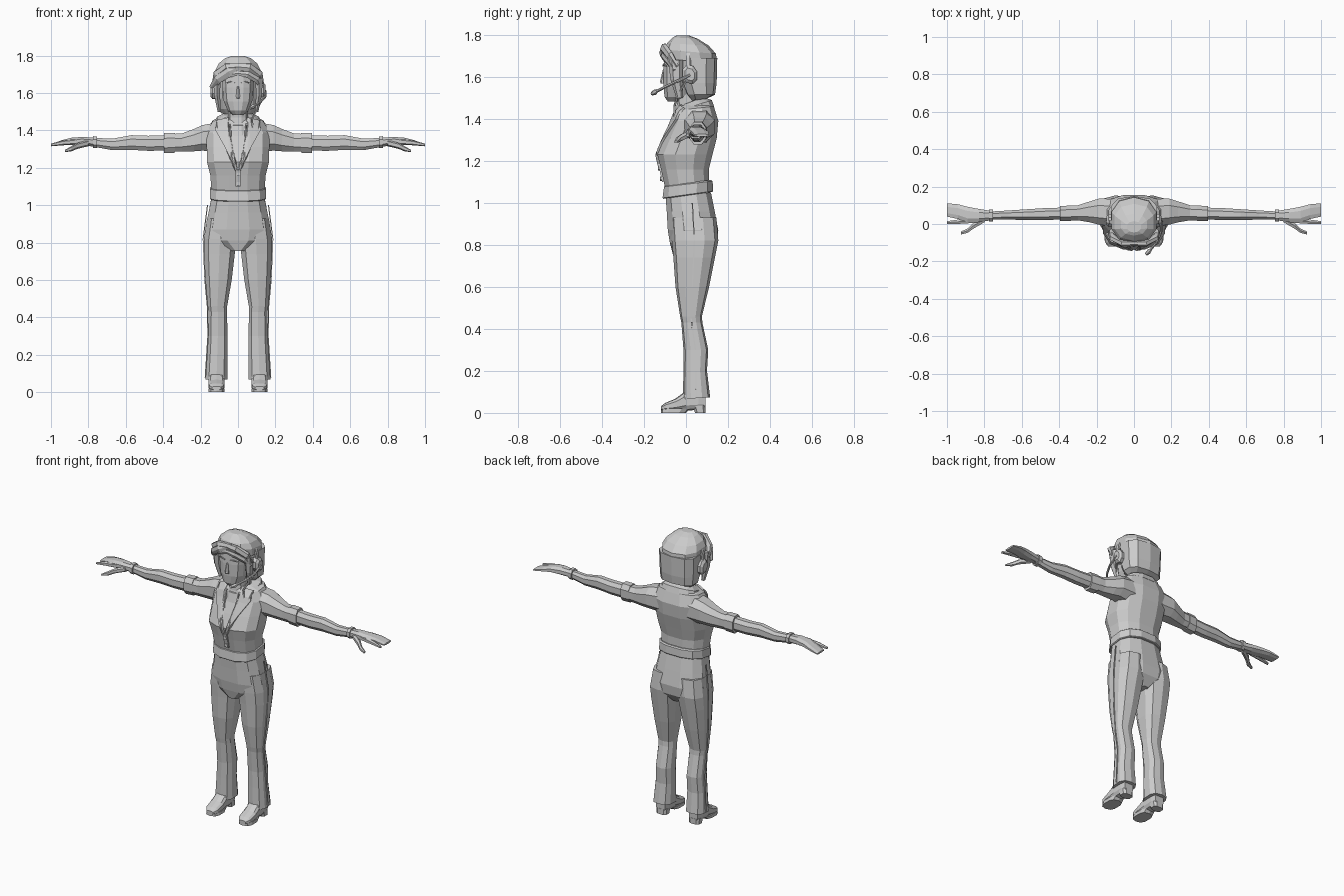
import bpy, bmesh, math
from mathutils import Vector
from mathutils.bvhtree import BVHTree

grey = bpy.data.materials.new("plain_grey")
grey.diffuse_color = (0.6, 0.6, 0.6, 1)


def finish(name, bm, mirror=False):
    bmesh.ops.recalc_face_normals(bm, faces=bm.faces)
    me = bpy.data.meshes.new(name)
    bm.to_mesh(me)
    bm.free()
    me.materials.append(grey)
    ob = bpy.data.objects.new(name, me)
    bpy.context.collection.objects.link(ob)
    if mirror:
        ob.modifiers.new("mirror", 'MIRROR').use_mirror_merge = False
    return ob


def ring(c, u, v, n=12, p=0.8):
    """Rounded section about c with half axes u and v."""
    pts = []
    for i in range(n):
        a = 2 * math.pi * (i + 0.5) / n
        k, s = math.cos(a), math.sin(a)
        pts.append(Vector(c) + Vector(u) * math.copysign(abs(k) ** p, k)
                   + Vector(v) * math.copysign(abs(s) ** p, s))
    return pts


def loft(name, rings, mirror=False):
    bm = bmesh.new()
    vs = [[bm.verts.new(q) for q in r] for r in rings]
    n = len(vs[0])
    for a, b in zip(vs, vs[1:]):
        for i in range(n):
            bm.faces.new((a[i], a[(i + 1) % n], b[(i + 1) % n], b[i]))
    bm.faces.new(vs[0])
    bm.faces.new(vs[-1])
    return finish(name, bm, mirror)


def stack(name, rows, n=12, p=0.8, mirror=False):
    """Rows: z, x centre, half width, y front, y back, rise towards back."""
    return loft(name, [ring((x, (f + b) / 2, z), (w, 0, 0), (0, (b - f) / 2, t), n, p)
                       for z, x, w, f, b, t in rows], mirror)


def limb(name, rows, n=8, p=0.85):
    """Rows along x: x, y, z, half depth, half height."""
    return loft(name, [ring((x, y, z), (0, hy, 0), (0, 0, hz), n, p)
                       for x, y, z, hy, hz in rows], True)


def tube(name, pts, radii, n=6, flat=1.0, mirror=False):
    pts = [Vector(q) for q in pts]
    rs = []
    for i, q in enumerate(pts):
        d = (pts[min(i + 1, len(pts) - 1)] - pts[max(i - 1, 0)]).normalized()
        u = d.cross(Vector((0, 1, 0))).normalized()
        rs.append(ring(q, u * radii[i], d.cross(u) * radii[i] * flat, n, 1))
    return loft(name, rs, mirror)


# Shirt body
torso = stack("shirt_body", [
    (1.07, 0, .145, -.10, .112, .01), (1.16, 0, .152, -.122, .112, 0),
    (1.23, 0, .17, -.14, .13, 0), (1.31, 0, .172, -.105, .15, 0),
    (1.39, 0, .175, -.065, .157, 0), (1.45, 0, .14, -.05, .135, .01),
    (1.475, 0, .08, -.035, .10, .015)])
tb = bmesh.new()
tb.from_mesh(torso.data)
tree = BVHTree.FromBMesh(tb)


def patch(name, outline, thick, mirror=False):
    """Thin plate, given by its x,z outline, laid on the front of the shirt."""
    bm = bmesh.new()
    bm.faces.new([bm.verts.new((x, 0, z)) for x, z in outline])
    bmesh.ops.triangulate(bm, faces=bm.faces)
    bmesh.ops.subdivide_edges(bm, edges=bm.edges, cuts=3, use_grid_fill=True)
    for v in bm.verts:
        hit = tree.ray_cast(Vector((v.co.x, -1, v.co.z)), Vector((0, 1, 0)))[0]
        v.co.y = (hit.y if hit else -.03) - .004
    ob = finish(name, bm, mirror)
    s = ob.modifiers.new("thickness", 'SOLIDIFY')
    s.thickness = thick
    s.offset = 0


# Lapels, front placket and buttons
patch("lapel", [(.05, 1.465), (.115, 1.45), (.12, 1.40), (.07, 1.31), (.012, 1.18),
                (.004, 1.20), (.035, 1.32)], .014, True)
patch("front_placket", [(-.014, 1.19), (.014, 1.19), (.014, 1.10), (-.014, 1.10)], .008)
for z in (1.165, 1.115):
    y = tree.ray_cast(Vector((0, -1, z)), Vector((0, 1, 0)))[0].y
    loft("button", [ring((.002, y - d, z), (.011, 0, 0), (0, 0, .011), 8, 1) for d in (0, .014)])

# Collar, neck and undershirt neckline
stack("collar", [(1.435, 0, .125, -.035, .138, .02), (1.465, 0, .115, -.03, .125, .025),
                 (1.485, 0, .075, -.02, .085, .02)])
stack("undershirt_neckline", [(1.40, 0, .06, -.075, .06, .03), (1.455, 0, .058, -.058, .06, .03)])
stack("neck", [(1.40, 0, .06, -.055, .07, 0), (1.47, 0, .055, -.045, .065, 0),
               (1.60, 0, .055, -.055, .07, 0)])

# Arms with rolled sleeves
limb("sleeve", [(.10, .06, 1.365, .08, .085), (.19, .066, 1.36, .074, .073),
                (.235, .065, 1.348, .06, .064), (.30, .06, 1.335, .043, .052),
                (.36, .058, 1.334, .042, .05)])
limb("sleeve_cuff", [(.337, .058, 1.334, .044, .057), (.395, .056, 1.332, .042, .058)])
limb("forearm", [(.38, .056, 1.333, .034, .044), (.48, .053, 1.331, .034, .043),
                 (.57, .05, 1.335, .031, .042), (.67, .048, 1.325, .026, .033),
                 (.79, .045, 1.338, .022, .024)])
limb("wristband", [(.755, .045, 1.337, .035, .033), (.776, .045, 1.338, .035, .033)])

# Hands
limb("hand", [(.77, .045, 1.338, .028, .024), (.83, .045, 1.342, .038, .025),
              (.89, .05, 1.342, .045, .02), (.94, .066, 1.335, .042, .014),
              (1.0, .075, 1.322, .038, .006)])
limb("index_finger", [(.86, .018, 1.34, .014, .016), (.94, .012, 1.333, .013, .013),
                      (1.0, .008, 1.322, .008, .007)], 6)
limb("thumb", [(.80, .025, 1.332, .018, .017), (.86, -.01, 1.317, .018, .016),
               (.89, -.036, 1.302, .013, .014), (.925, -.048, 1.29, .009, .006)], 6)

# Belt
stack("belt", [(1.036, 0, .15, -.112, .13, .017), (1.04, 0, .155, -.115, .133, .017),
               (1.09, 0, .153, -.108, .13, .014), (1.096, 0, .145, -.10, .122, .014)])

# Trousers
stack("trouser_hips", [(1.04, 0, .146, -.10, .122, .01), (.96, 0, .162, -.095, .14, 0),
                       (.87, 0, .18, -.09, .157, 0), (.81, 0, .165, -.08, .15, 0),
                       (.755, 0, .04, -.065, .11, 0)])
stack("trouser_leg", [(.93, .086, .082, -.075, .145, 0), (.82, .096, .09, -.068, .154, 0),
                      (.74, .10, .086, -.06, .138, 0), (.60, .104, .073, -.05, .11, 0),
                      (.46, .11, .054, -.028, .076, 0), (.43, .108, .052, -.022, .078, 0),
                      (.30, .108, .053, -.012, .106, 0), (.20, .111, .056, -.012, .10, 0),
                      (.07, .115, .061, -.015, .115, .004)], 10, .75, True)

# Side seams on the trousers
tube("side_seam", [(.163, .03, 1.0), (.186, .04, .82), (.177, .03, .60), (.163, .024, .45),
                   (.161, .045, .30), (.175, .05, .08)], [.004] * 6, 4, 1, True)

# Shoes
SX = .115
loft("shoe", [ring((SX, y, (lo + hi) / 2), (w, 0, 0), (0, 0, (hi - lo) / 2), 10, .65)
              for y, w, lo, hi in [(-.12, .024, .012, .032), (-.098, .041, .01, .048),
                                   (-.05, .045, .01, .068), (0, .042, .01, .105),
                                   (.06, .04, .015, .105), (.092, .032, .02, .09)]], True)
stack("shoe_sole", [(0, SX, .044, -.12, .0, 0), (.02, SX, .044, -.12, .02, 0)], 10, .7, True)
stack("shoe_heel", [(0, SX, .036, .042, .095, 0), (.035, SX, .038, .03, .095, 0)], 8, .6, True)
stack("shoe_strap", [(.075, SX, .043, -.036, .06, .01), (.09, SX, .043, -.03, .06, .01)],
      8, .7, True)

# Face
stack("face", [(1.483, 0, .03, -.088, .0, 0), (1.505, 0, .056, -.104, .03, 0),
               (1.555, 0, .078, -.109, .04, 0), (1.63, 0, .086, -.109, .04, 0),
               (1.71, 0, .088, -.104, .04, 0)])
stack("nose", [(1.568, 0, .014, -.12, -.09, 0), (1.578, 0, .012, -.124, -.09, 0),
               (1.635, 0, .006, -.11, -.09, 0)], 6)
tube("eyebrow", [(.018, -.109, 1.652), (.045, -.107, 1.66), (.07, -.092, 1.65)],
     [.005, .005, .003], 4, .8, True)

# Hair: crown, back and side locks
stack("hair_crown", [(1.675, 0, .122, -.105, .148, -.015), (1.72, 0, .125, -.106, .143, -.01),
                     (1.755, 0, .108, -.09, .108, -.006), (1.785, 0, .072, -.062, .055, -.003),
                     (1.797, 0, .038, -.045, .015, 0)], 10, .85)
stack("hair_back", [(1.492, 0, .09, .025, .10, .005), (1.515, 0, .116, 0, .138, 0),
                    (1.57, 0, .122, -.025, .146, 0), (1.69, 0, .127, -.03, .149, 0)], 10, .75)
tube("side_lock", [(.112, -.05, 1.68), (.112, -.045, 1.59), (.10, -.03, 1.50)],
     [.022, .018, .01], 6, 1.6, True)

# Swept fringe
tube("fringe_upper", [(-.01, -.102, 1.74), (.06, -.105, 1.735), (.11, -.075, 1.70),
                      (.128, -.04, 1.65)], [.02, .026, .026, .012], 6, .7, True)
tube("fringe_lower", [(-.005, -.108, 1.705), (.05, -.108, 1.70), (.10, -.083, 1.672),
                      (.128, -.055, 1.63)], [.012, .02, .02, .01], 6, .6, True)
tube("fringe_sweep", [(.03, -.10, 1.75), (-.05, -.116, 1.715), (-.11, -.09, 1.675),
                      (-.145, -.05, 1.63)], [.012, .022, .022, .01], 6, .55)

# Headset: band, ear cups, boom and microphone
arc = [math.pi * i / 10 for i in range(11)]
loft("headset_band", [[Vector((r * math.cos(a) * .134, y, 1.645 + r * math.sin(a) * .148))
                       for r, y in ((.93, .0), (1.02, .0), (1.02, .018), (.93, .018))]
                      for a in arc])
loft("ear_cup", [ring((x, .018, 1.612), (0, r * .8, -.006), (0, 0, r), 8, .9)
                 for x, r in ((.11, .046), (.136, .046), (.148, .03))], True)
tube("microphone_boom", [(.146, .02, 1.61), (.145, -.04, 1.58), (.12, -.10, 1.552),
                         (.085, -.142, 1.53)], [.007] * 4)
tube("microphone", [(.09, -.136, 1.534), (.08, -.148, 1.527), (.065, -.162, 1.52)],
     [.008, .013, .009])
tube("chin_cable", [(.135, 0, 1.58), (.10, -.04, 1.51), (.075, -.055, 1.46), (.08, -.055, 1.40)],
     [.006] * 4, 5)
tb.free()
